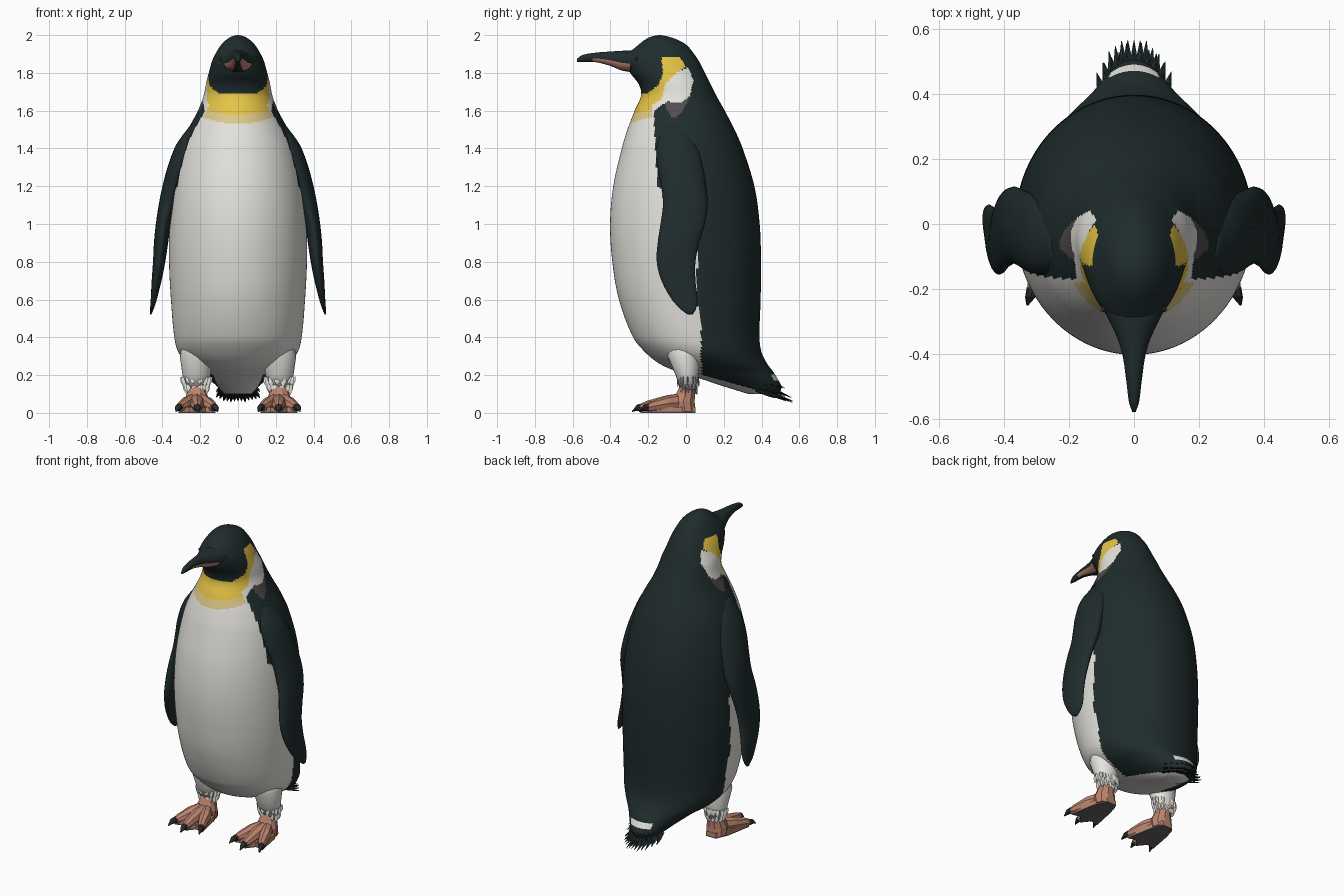
import bpy, bmesh, math, random
from mathutils import Vector as V

if "Cube" in bpy.data.objects:
    bpy.data.objects.remove(bpy.data.objects["Cube"])
random.seed(3)

# ---------- colours ----------
COLS = {
    "dark plumage": (0.014, 0.025, 0.026), "white plumage": (0.78, 0.77, 0.73),
    "yellow": (0.79, 0.55, 0.06), "pale yellow": (0.72, 0.59, 0.25),
    "salmon skin": (0.50, 0.23, 0.155), "grey brown": (0.085, 0.074, 0.075),
    "claw black": (0.025, 0.025, 0.028), "sole grey": (0.13, 0.115, 0.115),
}
MATS = []
for n, c in COLS.items():
    m = bpy.data.materials.new(n)
    m.diffuse_color = (*c, 1)
    m.use_nodes = True
    m.node_tree.nodes["Principled BSDF"].inputs["Base Color"].default_value = m.diffuse_color
    MATS.append(m)
DARK, WHITE, YEL, PALE, SKIN, GREY, CLAW, SOLEGREY = range(8)


# ---------- helpers ----------
def interp(rows, t):
    """Smooth interpolation of table rows keyed by their first column."""
    i = max(k for k in range(len(rows) - 1) if rows[k][0] <= t or k == 0)
    a, b = rows[i], rows[i + 1]
    p, q = rows[max(i - 1, 0)], rows[min(i + 2, len(rows) - 1)]
    h = b[0] - a[0]
    s = min(max((t - a[0]) / h, 0), 1)
    out = []
    for k in range(1, len(a)):
        ma = (b[k] - p[k]) / (b[0] - p[0]) * h
        mb = (q[k] - a[k]) / (q[0] - a[0]) * h
        out.append((2*s**3 - 3*s*s + 1)*a[k] + (s**3 - 2*s*s + s)*ma
                   + (3*s*s - 2*s**3)*b[k] + (s**3 - s*s)*mb)
    return out


def linear(pts, t):
    for (a, u), (b, w) in zip(pts, pts[1:]):
        if t <= b:
            return u + (w - u) * max(0, (t - a) / (b - a))
    return pts[-1][1]


def ring(c, u, v, n):
    c, u, v = V(c), V(u), V(v)
    return [c + u*math.cos(2*math.pi*k/n) + v*math.sin(2*math.pi*k/n) for k in range(n)]


def inside(p, poly):
    hit = False
    for (x1, y1), (x2, y2) in zip(poly, poly[1:] + poly[:1]):
        if (y1 > p[1]) != (y2 > p[1]) and p[0] < (x2-x1)*(p[1]-y1)/(y2-y1) + x1:
            hit = not hit
    return hit


def add_loft(bm, rings):
    vs = [[bm.verts.new(p) for p in r] for r in rings]
    n = len(vs[0])
    for a, b in zip(vs, vs[1:]):
        for k in range(n):
            bm.faces.new((a[k], a[(k+1) % n], b[(k+1) % n], b[k]))
    bm.faces.new(vs[0])
    bm.faces.new(vs[-1])


def finish(bm, name, colour, smooth=True):
    """colour is a material index or a rule (centre) -> index."""
    bmesh.ops.recalc_face_normals(bm, faces=bm.faces)
    for f in bm.faces:
        f.material_index = colour(f.calc_center_median()) if callable(colour) else colour
        f.smooth = smooth
    me = bpy.data.meshes.new(name)
    bm.to_mesh(me)
    bm.free()
    for m in MATS:
        me.materials.append(m)
    ob = bpy.data.objects.new(name, me)
    bpy.context.collection.objects.link(ob)


def spike(bm, a, b, w, t):
    """Flat pointed feather from a to b."""
    a, b = V(a), V(b)
    d = (b - a).normalized()
    u = d.cross(V((0, 0, 1)) if abs(d.z) < 0.9 else V((0, 1, 0))).normalized()
    v = d.cross(u)
    add_loft(bm, [ring(a, u*w, v*t, 4), ring(a.lerp(b, 0.55), u*w*0.8, v*t*0.8, 4),
                  ring(b, u*0.001, v*0.001, 4)])


# ---------- body and head: z, half width, front y, back y ----------
BODY = [(.10, .07, .33, .495), (.14, .11, .20, .505), (.18, .155, .08, .485), (.22, .205, -.05, .46),
        (.26, .265, -.14, .43), (.32, .315, -.215, .40), (.40, .337, -.28, .389),
        (.60, .355, -.355, .395), (.80, .365, -.39, .397), (1.0, .362, -.402, .39),
        (1.2, .345, -.385, .362), (1.4, .305, -.34, .30), (1.5, .265, -.31, .257),
        (1.6, .212, -.272, .205), (1.68, .182, -.238, .16), (1.74, .17, -.25, .13),
        (1.8, .155, -.295, .10), (1.86, .138, -.315, .07), (1.9, .12, -.305, .043),
        (1.95, .088, -.25, 0), (1.98, .056, -.21, -.055), (1.995, .028, -.175, -.105),
        (2.0, .004, -.145, -.135)]
EDGE = [(.2, .08), (.5, .08), (.6, .05), (.95, .07), (1.1, 0), (1.2, -.15), (1.55, -.17), (1.7, -.155)]
EAR_YELLOW = [(-.13, 1.88), (-.03, 1.88), (0, 1.83), (-.05, 1.80), (-.11, 1.74), (-.13, 1.66),
              (-.20, 1.62), (-.20, 1.70), (-.15, 1.73), (-.12, 1.79)]
EAR_WHITE = [(-.11, 1.74), (-.05, 1.80), (.01, 1.83), (.04, 1.76), (.02, 1.68), (-.03, 1.64),
             (-.10, 1.65), (-.17, 1.60), (-.17, 1.64), (-.13, 1.66)]
EAR_GREY = [(-.12, 1.66), (-.03, 1.64), (.02, 1.68), (0, 1.63), (-.03, 1.58), (-.07, 1.56), (-.10, 1.60)]


def plumage(c):
    p = (c.y, c.z)
    if c.z > 1.5:
        for poly, col in ((EAR_YELLOW, YEL), (EAR_WHITE, WHITE), (EAR_GREY, GREY)):
            if inside(p, poly):
                return col
    if c.z > 1.69:
        return DARK
    if c.y > linear(EDGE, c.z):
        under = c.z < .225 - .28*c.y
        rump = c.y > .41 and abs(c.x) < .075 and .17 < c.z < .20
        return WHITE if under or rump else DARK
    if c.y < -.18 and c.z > 1.53 + c.x*c.x:
        return YEL if c.z > 1.58 + c.x*c.x else PALE
    return WHITE


bm = bmesh.new()
rings = []
for z in [.10 + .008*k for k in range(237)] + [1.992, 1.996, 2.0]:
    hx, yf, yb = interp(BODY, z)
    rings.append(ring((0, (yf+yb)/2, z), (max(hx, .004), 0, 0), (0, (yb-yf)/2, 0), 160))
add_loft(bm, rings)
finish(bm, "body", plumage)

# ---------- beak: y, centre z, half width, half height ----------
BEAK = [(-.578, 1.866, .005, .008), (-.55, 1.876, .015, .018), (-.48, 1.882, .024, .025),
        (-.40, 1.875, .036, .038), (-.34, 1.865, .056, .052), (-.25, 1.86, .10, .062)]
bm = bmesh.new()
rings = []
for k in range(29):
    y = -.578 + k*.328/28
    zc, hx, hz = interp(BEAK, y)
    rings.append(ring((0, y, zc), (hx, 0, 0), (0, 0, hz), 28))
add_loft(bm, rings)


def beak_colour(c):
    zc, hx, hz = interp(BEAK, c.y)
    return SKIN if -.50 < c.y < -.30 and -.85 < (c.z-zc)/hz < -.15 else DARK


finish(bm, "beak", beak_colour)

# ---------- flippers: z, inner x, outer x, front y, back y ----------
FLIP = [(.52, .459, .465, .01, .035), (.54, .45, .466, -.02, .05), (.6, .43, .462, -.075, .06),
        (.7, .405, .457, -.13, .05), (.8, .385, .45, -.155, .05), (.9, .37, .445, -.15, .07),
        (1.0, .355, .435, -.135, .10), (1.1, .32, .42, -.122, .115), (1.2, .29, .40, -.13, .105),
        (1.3, .25, .373, -.15, .09), (1.42, .20, .327, -.155, .06), (1.52, .17, .255, -.12, 0)]
TOES = [(.128, -.20), (.215, -.24), (.308, -.205)]
SOLE = [(.18, .05), (.25, .05), (.285, -.03), (.315, -.20), (.26, -.185), (.215, -.24),
        (.172, -.185), (.118, -.20), (.152, -.03)]

for s, side in ((1, "left"), (-1, "right")):
    bm = bmesh.new()
    rings = []
    for k in range(41):
        z = .52 + k*.025
        xi, xo, yf, yb = interp(FLIP, z)
        rings.append(ring((s*(xi+xo)/2, (yf+yb)/2, z), (s*(xo-xi)/2, 0, 0), (0, (yb-yf)/2, 0), 24))
    add_loft(bm, rings)
    finish(bm, side + "_flipper", DARK)

    # eye
    bm = bmesh.new()
    bmesh.ops.create_uvsphere(bm, u_segments=12, v_segments=8, radius=.009)
    bmesh.ops.translate(bm, verts=bm.verts, vec=(s*.092, -.262, 1.875))
    finish(bm, side + "_eye", CLAW)

    # feathered leg with ragged hem
    bm = bmesh.new()
    add_loft(bm, [ring((s*x, y, z), (rx, 0, 0), (0, ry, 0), 20) for x, y, z, rx, ry in (
        (.22, .015, .125, .055, .045), (.22, .005, .20, .074, .06),
        (.218, -.01, .30, .09, .088), (.20, -.01, .42, .085, .09))])
    finish(bm, side + "_leg", WHITE)
    bm = bmesh.new()
    for z, rx, ry in ((.19, .070, .056), (.15, .058, .046)):
        for k in range(14):
            a = 2*math.pi*k/14 + random.uniform(-.1, .1)
            d = random.uniform(.95, 1.1)
            cx, cy = math.cos(a), math.sin(a)
            spike(bm, (s*.22 + rx*cx*.96, .012 + ry*cy*.96, z),
                  (s*.22 + rx*cx*d, .012 + ry*cy*d, z - random.uniform(.035, .055)), .018, .004)
    finish(bm, side + "_leg_feathers", WHITE, False)

    # foot: ankle, toes, web, sole and claws
    bm = bmesh.new()
    add_loft(bm, [ring((s*.218, y, z), (rx, 0, 0), (0, ry, 0), 10) for y, z, rx, ry in (
        (-.005, .008, .065, .057), (-.015, .06, .066, .064), (.0, .11, .052, .05), (.012, .16, .045, .038))])
    for tx, ty in TOES:
        add_loft(bm, [ring((s*x, y, z), (rx, 0, 0), (0, 0, rz), 8) for x, y, z, rx, rz in (
            (.218, 0, .058, .04, .05), (.5*tx + .109, ty*.45, .05, .041, .042),
            (.15*.218 + .85*tx, ty*.85, .035, .031, .03), (tx, ty, .028, .022, .021))])
    finish(bm, side + "_foot", SKIN, False)
    for part, z0, z1, col in (("web", .007, .032, SKIN), ("sole", 0, .007, SOLEGREY)):
        bm = bmesh.new()
        add_loft(bm, [[V((s*x, y, z)) for x, y in SOLE] for z in (z0, z1)])
        finish(bm, side + "_foot_" + part, col, False)
    bm = bmesh.new()
    for tx, ty in TOES:
        add_loft(bm, [ring((s*x, y, z), (r, 0, 0), (0, 0, r), 8) for x, y, z, r in (
            (tx, ty + .01, .03, .022), (tx + (tx-.218)*.12, ty - .02, .027, .016),
            (tx + (tx-.218)*.22, ty - .045, .008, .003))])
    finish(bm, side + "_claws", CLAW, False)

# ---------- tail feathers in fanned layers ----------
bm = bmesh.new()
for y0, z0, y1, z1, n in ((.42, .12, .577, .05, 6), (.43, .14, .56, .08, 5), (.44, .17, .535, .12, 5)):
    for i in range(-n, n + 1):
        f = i / n
        j = random.uniform(-.015, 0)
        spike(bm, (.085*f, y0 - .05*f*f, z0),
              (.115*f, y1 - .10*f*f + j, z1 + .02*f*f - j), .016, .007)
finish(bm, "tail_feathers", DARK, False)
